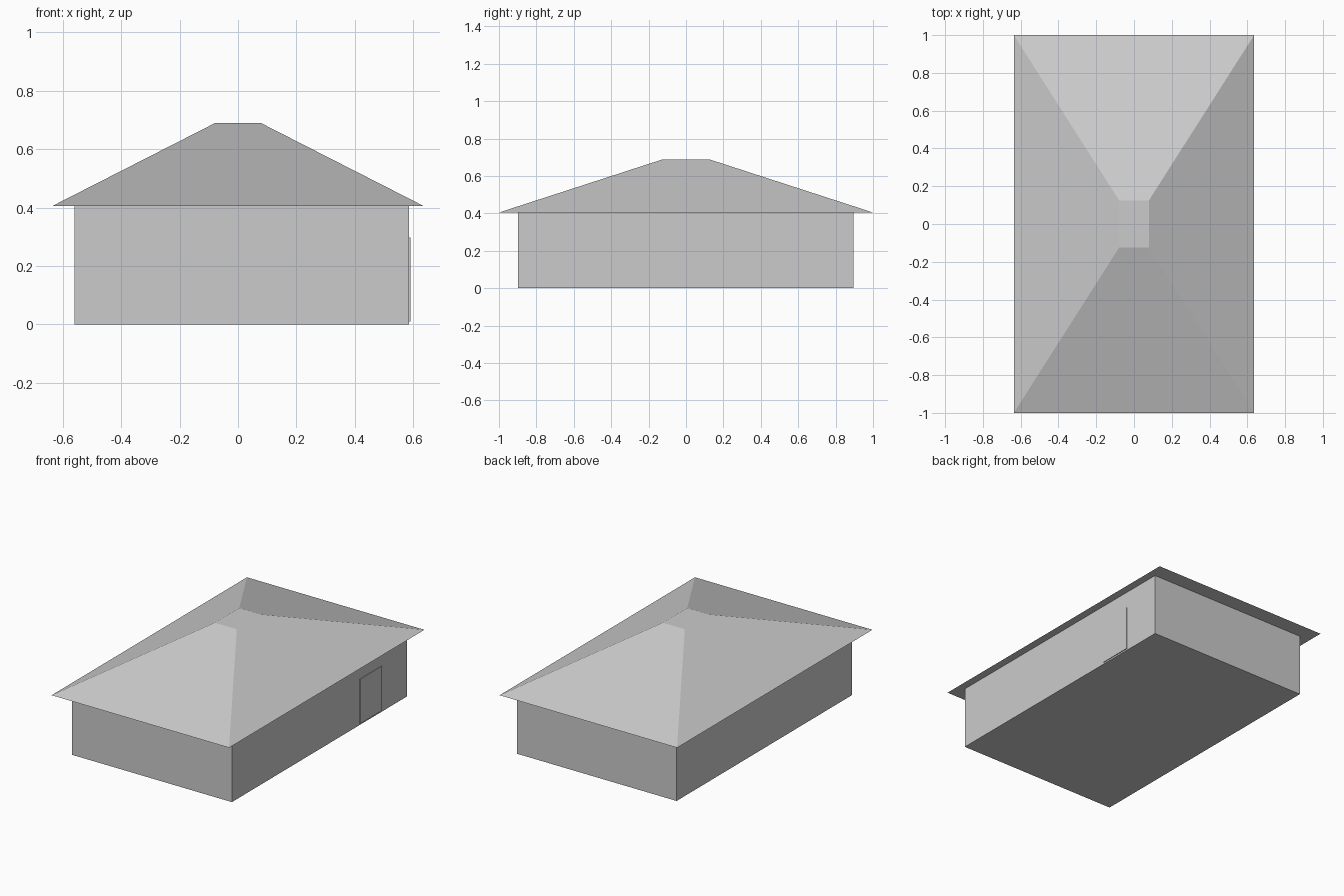
import bpy
import bmesh

if "Cube" in bpy.data.objects:
    bpy.data.objects.remove(bpy.data.objects["Cube"])


def frustum(name, z0, z1, base, top):
    """Four-sided solid between two rectangles (x0, x1, y0, y1)."""
    bm = bmesh.new()
    rings = []
    for (x0, x1, y0, y1), z in ((base, z0), (top, z1)):
        rings.append([bm.verts.new(p) for p in
                      ((x0, y0, z), (x1, y0, z), (x1, y1, z), (x0, y1, z))])
    low, high = rings
    bm.faces.new(low[::-1])
    bm.faces.new(high)
    for i in range(4):
        j = (i + 1) % 4
        bm.faces.new((low[i], low[j], high[j], high[i]))
    mesh = bpy.data.meshes.new(name)
    bm.to_mesh(mesh)
    bm.free()
    obj = bpy.data.objects.new(name, mesh)
    bpy.context.collection.objects.link(obj)
    return obj


# Walls, slightly off centre under the roof
walls = (-0.56, 0.585, -0.898, 0.896)
frustum("walls", 0, 0.405, walls, walls)

# Hipped roof with a small flat top and closed eaves
frustum("roof", 0.405, 0.689, (-0.636, 0.636, -1, 1), (-0.079, 0.079, -0.125, 0.125))

# Thin door slab on the right wall
door = (0.58, 0.59, 0.41, 0.633)
frustum("door", 0.01, 0.298, door, door)
